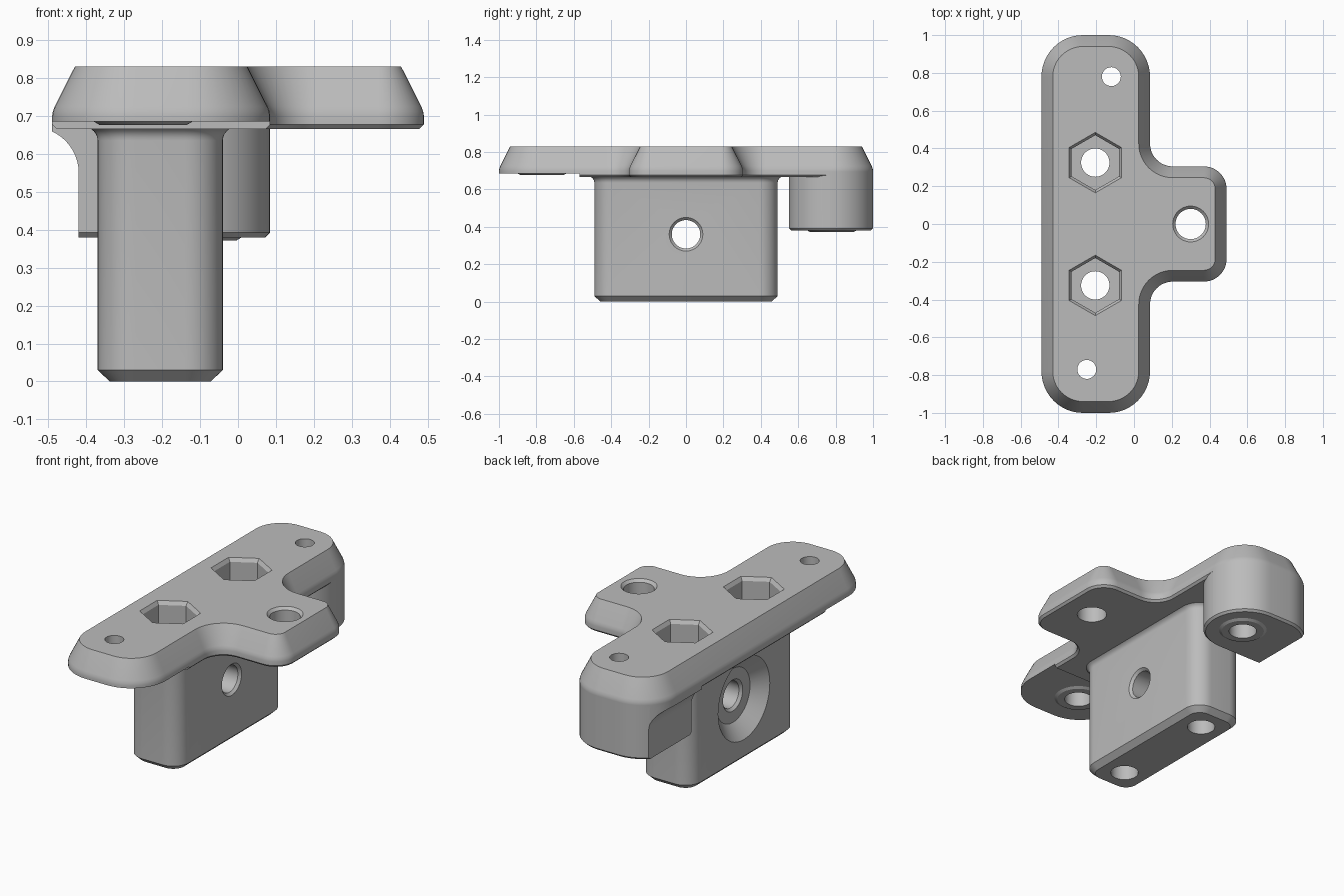
import bpy, bmesh
from math import cos, sin, pi
from mathutils import Vector

cube = bpy.data.objects.get("Cube")
if cube:
    bpy.data.objects.remove(cube)

grey = bpy.data.materials.new("light grey plastic")
grey.use_nodes = True
COLOUR = (0.5, 0.5, 0.5, 1)
grey.diffuse_color = COLOUR
grey.node_tree.nodes["Principled BSDF"].inputs["Base Color"].default_value = COLOUR


def loft(name, rings):
    """Closed solid through matching rings of points."""
    bm = bmesh.new()
    loops = [[bm.verts.new(p) for p in ring] for ring in rings]
    n = len(loops[0])
    for a, b in zip(loops, loops[1:]):
        for i in range(n):
            j = (i + 1) % n
            bm.faces.new((a[i], a[j], b[j], b[i]))
    bm.faces.new(loops[0][::-1])
    bm.faces.new(loops[-1])
    bmesh.ops.recalc_face_normals(bm, faces=bm.faces)
    mesh = bpy.data.meshes.new(name)
    bm.to_mesh(mesh)
    bm.free()
    mesh.materials.append(grey)
    obj = bpy.data.objects.new(name, mesh)
    bpy.context.collection.objects.link(obj)
    return obj


def outline(corners, inset, z, steps=12):
    """Counter-clockwise right-angled outline with rounded corners, moved inward."""
    pts = []
    count = len(corners)
    for i, (x, y, r) in enumerate(corners):
        p = Vector((x, y))
        u = (p - Vector(corners[i - 1][:2])).normalized()
        v = (Vector(corners[(i + 1) % count][:2]) - p).normalized()
        convex = u.x * v.y - u.y * v.x > 0
        r = max(r - inset if convex else r + inset, 0.004)
        p += inset * Vector((-u.y - v.y, u.x + v.x))
        c = p - u * r + v * r
        for k in range(steps + 1):
            t = pi / 2 * k / steps
            q = c - v * r * cos(t) + u * r * sin(t)
            pts.append((q.x, q.y, z))
    return pts


def slab(name, corners, levels):
    return loft(name, [outline(corners, inset, z) for z, inset in levels])


def rect(x0, y0, x1, y1, r):
    return [(x0, y0, r), (x1, y0, r), (x1, y1, r), (x0, y1, r)]


def turned(name, x, y, levels, sides=48):
    """Vertical turned solid from (height, radius) levels."""
    angles = [pi / 2 + 2 * pi * i / sides for i in range(sides)]
    return loft(name, [[(x + r * cos(a), y + r * sin(a), z) for a in angles]
                       for z, r in levels])


def combine(body, other, operation):
    mod = body.modifiers.new(operation, "BOOLEAN")
    mod.operation = operation
    mod.solver = "EXACT"
    mod.object = other
    bpy.context.view_layer.objects.active = body
    bpy.ops.object.modifier_apply(modifier=mod.name)
    bpy.data.objects.remove(other)


TOP, UNDER = 0.83, 0.665

# T-shaped top plate with sloping sides
R = 0.22
tee = [(-0.49, -1, R), (0.085, -1, R), (0.085, -0.305, 0.12), (0.49, -0.305, 0.12),
       (0.49, 0.305, 0.12), (0.085, 0.305, 0.12), (0.085, 1, R), (-0.49, 1, R)]
bracket = slab("mounting_bracket", tee, [(UNDER, 0.012), (0.677, 0), (0.7, 0),
                                         (0.712, 0.002), (0.725, 0.007), (TOP, 0.06)])

# Shallow relief under the front end
relief = slab("front_relief", rect(-0.6, -1.1, 0.2, -0.57, 0.01), [(0.6, 0), (0.685, 0)])
combine(bracket, relief, "DIFFERENCE")

# Back post, hollowed along its outer side with a curved run-out
post_shape = [(-0.49, 0.55, 0.004), (0.085, 0.55, R), (0.085, 1, R), (-0.49, 1, R)]
post = slab("back_post", post_shape, [(0.38, 0.012), (0.392, 0), (0.695, 0)])
profile = [(-0.7, 0.3), (-0.42, 0.3)]
for k in range(13):
    a = pi / 2 * k / 12
    profile.append((-0.54 + 0.12 * cos(a), 0.55 + 0.12 * sin(a)))
profile.append((-0.7, 0.67))
scoop = loft("post_scoop", [[(x, y, z) for x, z in profile] for y in (0.5, 1.1)])
combine(post, scoop, "DIFFERENCE")
combine(bracket, post, "UNION")

# Stem with chamfered foot and a fillet under the plate
flare = [(0.635 + 0.035 * sin(a), -0.035 * (1 - cos(a)))
         for a in (pi / 2 * k / 6 for k in range(7))]
stem = slab("stem", rect(-0.37, -0.49, -0.04, 0.49, 0.1),
            [(0, 0.032), (0.03, 0)] + flare + [(0.7, -0.035)])
combine(bracket, stem, "UNION")

# End screw holes: raised ring, wide bore from below, narrow hole on top
for x, y, low in ((-0.12, 0.78, 0.38), (-0.25, -0.77, 0.685)):
    ring = turned("bore_ring", x, y, [(low - 0.009, 0.115), (low, 0.13), (low + 0.02, 0.13)])
    combine(bracket, ring, "UNION")
    bore = turned("screw_bore", x, y, [(low - 0.05, 0.075), (0.78, 0.075),
                                       (0.781, 0.05), (0.9, 0.05)])
    combine(bracket, bore, "DIFFERENCE")

# Hexagonal nut pockets with bolt holes through the stem
for y in (-0.325, 0.325):
    pocket = turned("nut_pocket", -0.205, y, [(0.63, 0.145), (0.81, 0.145),
                                              (TOP, 0.16), (0.85, 0.175)], sides=6)
    combine(bracket, pocket, "DIFFERENCE")
    bolt = turned("bolt_hole", -0.205, y, [(-0.1, 0.075), (0.9, 0.075)])
    combine(bracket, bolt, "DIFFERENCE")

# Tab hole, eased at the top
tab = turned("tab_hole", 0.3, 0, [(0.6, 0.08), (0.815, 0.08), (TOP, 0.095), (0.845, 0.11)])
combine(bracket, tab, "DIFFERENCE")

# Cross hole through the stem with a conical recess on one side
cross_levels = [(-0.39, 0.258), (-0.37, 0.235), (-0.3, 0.155), (-0.299, 0.09),
                (-0.284, 0.076), (-0.054, 0.076), (-0.04, 0.09), (-0.03, 0.1)]
circle = [2 * pi * i / 48 for i in range(48)]
cross = loft("cross_hole", [[(x, r * cos(a), 0.36 + r * sin(a)) for a in circle]
                            for x, r in cross_levels])
combine(bracket, cross, "DIFFERENCE")

# Smooth the curves, keep the edges sharp
bpy.ops.object.select_all(action="DESELECT")
bracket.select_set(True)
bpy.context.view_layer.objects.active = bracket
bpy.ops.object.shade_smooth_by_angle(angle=pi / 6)
